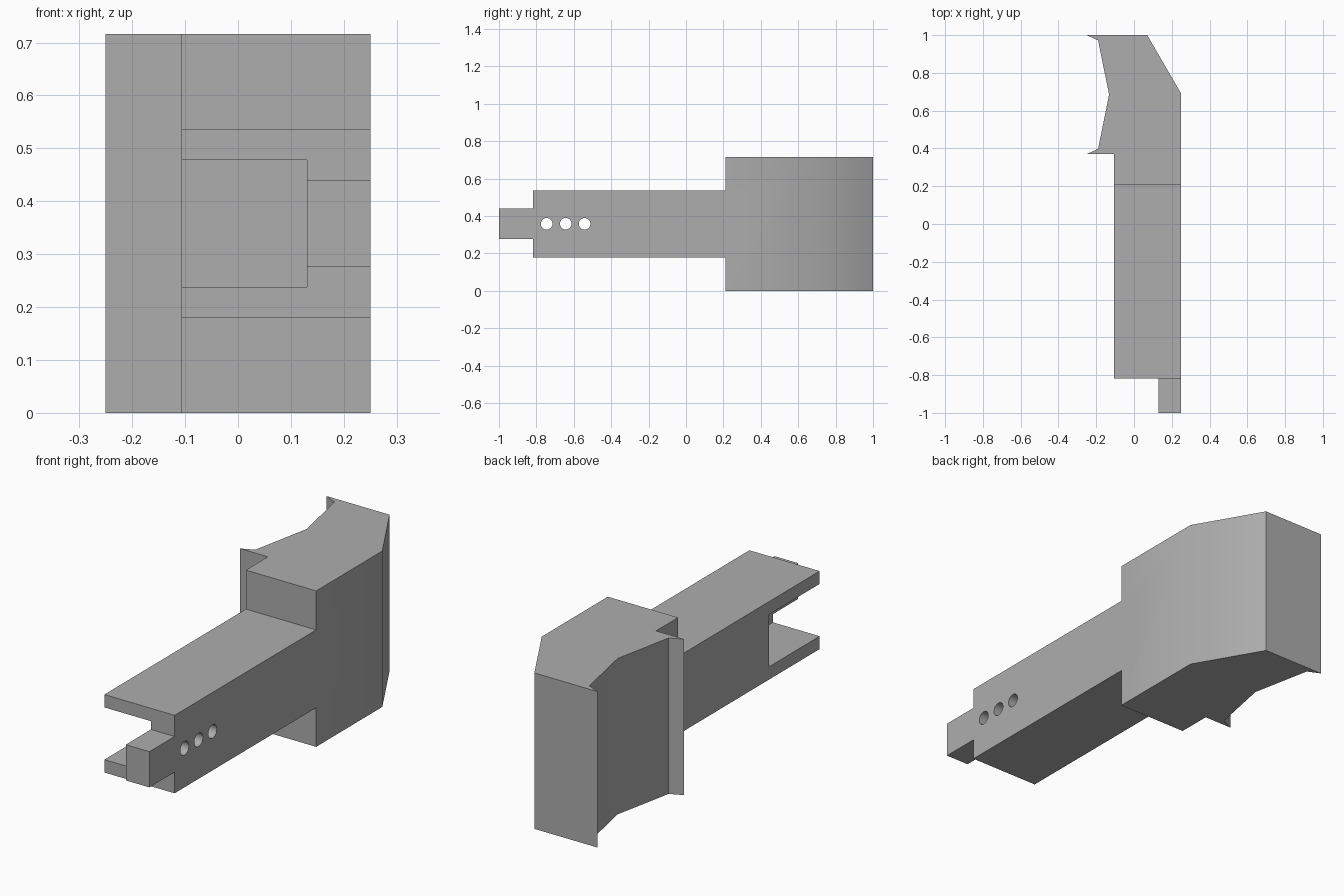
import bpy, bmesh, math
from mathutils import Matrix, Vector

cube = bpy.data.objects.get("Cube")
if cube:
    bpy.data.objects.remove(cube, do_unlink=True)

grey = bpy.data.materials.new("plain grey")
grey.use_nodes = True
colour = (0.42, 0.42, 0.42, 1)
grey.diffuse_color = colour
grey.node_tree.nodes["Principled BSDF"].inputs["Base Color"].default_value = colour


def make_object(name, bm):
    bmesh.ops.recalc_face_normals(bm, faces=bm.faces)
    mesh = bpy.data.meshes.new(name)
    bm.to_mesh(mesh)
    bm.free()
    mesh.materials.append(grey)
    obj = bpy.data.objects.new(name, mesh)
    bpy.context.collection.objects.link(obj)
    return obj


def prism(name, points, offset):
    """Extrude a closed outline along the offset."""
    bm = bmesh.new()
    face = bm.faces.new([bm.verts.new(p) for p in points])
    new = bmesh.ops.extrude_face_region(bm, geom=[face], use_keep_orig=True)["geom"]
    verts = [g for g in new if isinstance(g, bmesh.types.BMVert)]
    bmesh.ops.translate(bm, verts=verts, vec=Vector(offset))
    return make_object(name, bm)


def combine(target, tool, operation):
    """Apply a boolean and discard the tool."""
    mod = target.modifiers.new("combine", 'BOOLEAN')
    mod.operation = operation
    mod.solver = 'EXACT'
    mod.object = tool
    bpy.context.view_layer.objects.active = target
    bpy.ops.object.modifier_apply(modifier=mod.name)
    bpy.data.objects.remove(tool, do_unlink=True)


LEFT, INNER, RIGHT = -0.107, 0.13, 0.25
MID_Z, HEIGHT = 0.358, 0.716

# Arm with its narrow front tongue: half of the side profile, mirrored about mid height
half = [(0.3, 0.179), (-0.817, 0.179), (-0.817, 0.082), (-1.0, 0.082)]
side = half + [(y, -h) for y, h in reversed(half)]
body = prism("clip_body", [(LEFT, y, MID_Z + h) for y, h in side], (RIGHT - LEFT, 0, 0))

# Slot between the upper and lower plates, open to the front and one side
slot_side = [(-1.2, -0.12), (-0.45, -0.12), (-0.45, 0.12), (-1.2, 0.12)]
slot = prism("slot_cutter", [(-0.6, y, MID_Z + h) for y, h in slot_side], (0.6 + INNER, 0, 0))
combine(body, slot, 'DIFFERENCE')

# Three round holes through the thin wall
for y in (-0.745, -0.643, -0.542):
    bm = bmesh.new()
    place = Matrix.Translation((0.2, y, MID_Z)) @ Matrix.Rotation(math.pi / 2, 4, 'Y')
    bmesh.ops.create_cone(bm, cap_ends=True, segments=32, radius1=0.031,
                          radius2=0.031, depth=0.3, matrix=place)
    combine(body, make_object("hole_cutter", bm), 'DIFFERENCE')

# Tall head with a chamfered back corner, hollowed side and two pointed lips
plan = [(RIGHT, 0.21), (RIGHT, 0.69), (0.07, 1.0), (-0.25, 1.0), (-0.19, 0.972),
        (-0.132, 0.685), (-0.19, 0.398), (-0.25, 0.37), (LEFT, 0.37), (LEFT, 0.21)]
head = prism("head", [(x, y, 0) for x, y in plan], (0, 0, HEIGHT))
combine(body, head, 'UNION')

# Shade gentle bends smooth and keep the corners sharp
bpy.ops.object.select_all(action='DESELECT')
body.select_set(True)
bpy.context.view_layer.objects.active = body
bpy.ops.object.shade_smooth_by_angle(angle=math.radians(35))
